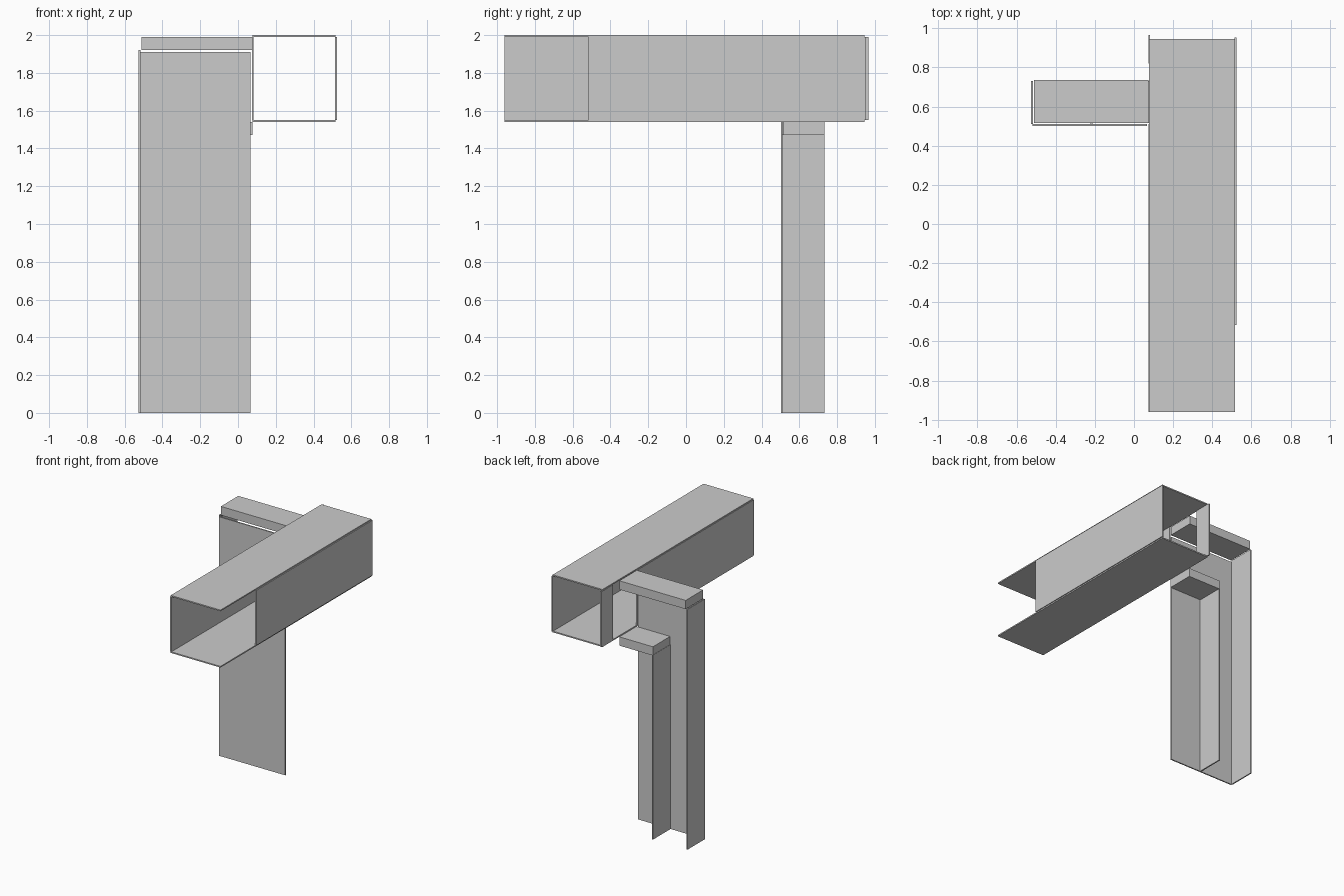
import bpy

if "Cube" in bpy.data.objects:
    bpy.data.objects.remove(bpy.data.objects["Cube"])


def slab(name, x, y, z):
    """Axis-aligned box from (min, max) ranges."""
    bpy.ops.mesh.primitive_cube_add(size=1, location=[(a + b) / 2 for a, b in (x, y, z)])
    ob = bpy.context.object
    ob.name = ob.data.name = name
    ob.scale = [b - a for a, b in (x, y, z)]
    bpy.ops.object.transform_apply(location=False, rotation=False, scale=True)
    return ob


T = 0.01  # sheet thickness

# Horizontal duct: top and bottom sheets
for name, z in (("duct_bottom", 1.54), ("duct_top", 1.99)):
    slab(name, (0.077, 0.517), (-0.96, 0.945), (z, z + T))

# Duct sides: the right one stops short at the front, the left one leaves a doorway
wall_z = (1.55, 1.99)
slab("duct_right_wall", (0.514, 0.524), (-0.517, 0.953), wall_z)
slab("duct_left_wall", (0.073, 0.083), (-0.96, 0.51), wall_z)
slab("duct_left_wall_end", (0.073, 0.083), (0.82, 0.966), wall_z)

# Upright channel: front sheet, outer side and inner side, open at the back
slab("upright_front", (-0.52, 0.066), (0.502, 0.512), (0, 1.91))
slab("upright_outer_side", (-0.526, -0.516), (0.512, 0.732), (0, 1.92))
slab("upright_inner_side", (-0.222, -0.212), (0.512, 0.732), (0, 1.475))

# Beams above and below the doorway
slab("upper_beam", (-0.512, 0.075), (0.515, 0.735), (1.92, 1.99))
slab("lower_beam", (-0.22, 0.077), (0.515, 0.732), (1.47, 1.54))
